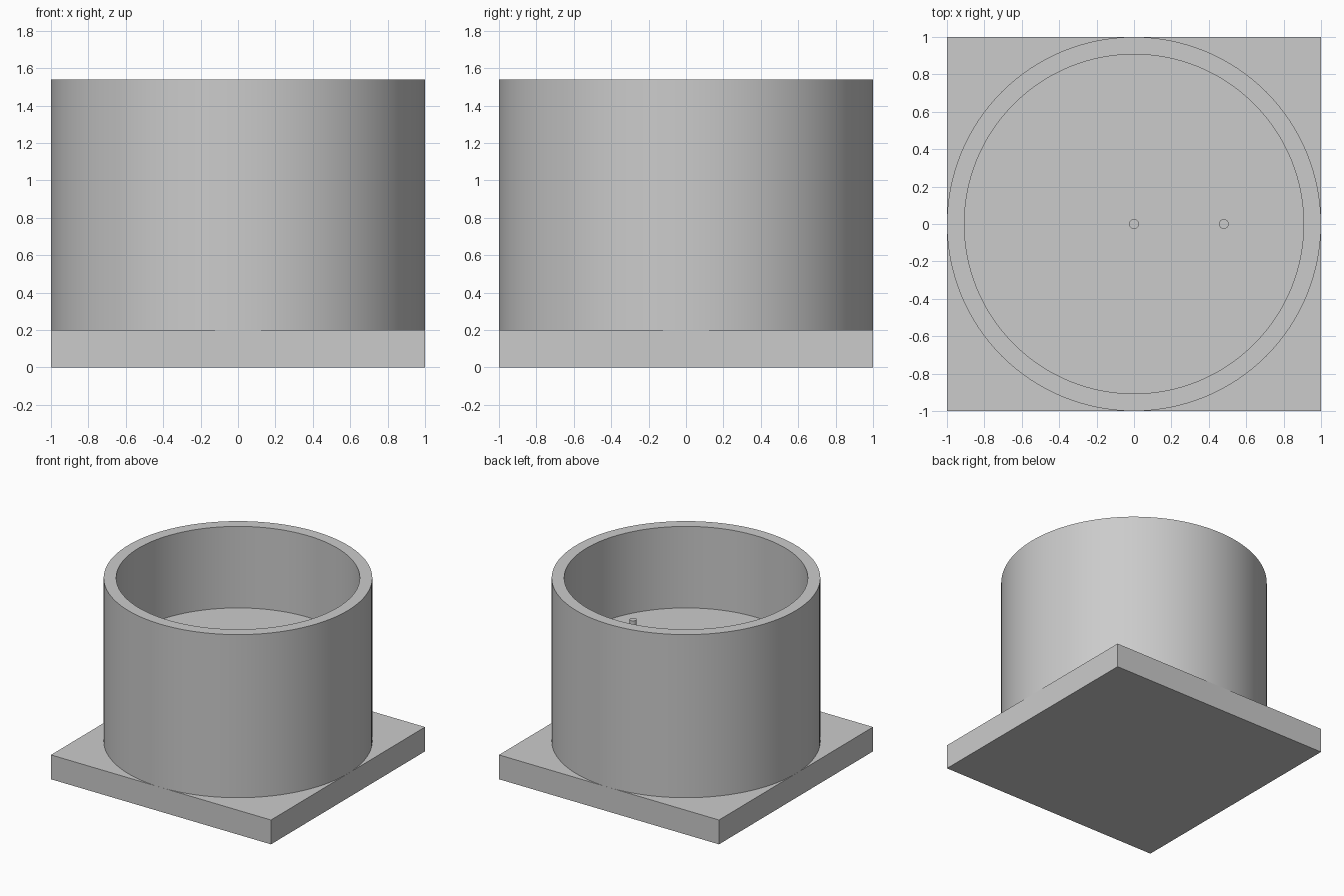
import bpy, bmesh
from math import radians, sin, cos, tau

cube = bpy.data.objects.get("Cube")
if cube:
    bpy.data.objects.remove(cube, do_unlink=True)

BASE_TOP, FLOOR, RIM = 0.2, 0.87, 1.54

grey = bpy.data.materials.new("plain grey")
grey.use_nodes = True
colour = (0.6, 0.6, 0.6, 1)
grey.diffuse_color = colour
grey.node_tree.nodes["Principled BSDF"].inputs["Base Color"].default_value = colour


def lathe(name, profile, x=0, sides=128):
    """Closed solid spun from (radius, z) points, capped at both ends."""
    bm = bmesh.new()
    rings = [[bm.verts.new((r * cos(tau * i / sides), r * sin(tau * i / sides), z))
              for i in range(sides)] for r, z in profile]
    for low, high in zip(rings, rings[1:]):
        for i in range(sides):
            j = (i + 1) % sides
            bm.faces.new((low[i], low[j], high[j], high[i]))
    bm.faces.new(rings[0][::-1])
    bm.faces.new(rings[-1])
    mesh = bpy.data.meshes.new(name)
    bm.to_mesh(mesh)
    bm.free()
    obj = bpy.data.objects.new(name, mesh)
    bpy.context.collection.objects.link(obj)
    obj.location.x = x
    mesh.materials.append(grey)
    # smooth round walls, sharp rims
    bpy.ops.object.select_all(action='DESELECT')
    obj.select_set(True)
    bpy.context.view_layer.objects.active = obj
    bpy.ops.object.shade_smooth_by_angle(angle=radians(30))
    return obj


# Square base plate
bpy.ops.mesh.primitive_cube_add(size=1, location=(0, 0, BASE_TOP / 2))
base = bpy.context.object
base.name = "base_plate"
base.scale = (2, 2, BASE_TOP)
base.data.materials.append(grey)

# Round cup with a raised inner floor
lathe("cup", [(1, BASE_TOP), (1, RIM), (0.907, RIM), (0.907, FLOOR)])

# Small pins standing on the floor
for name, x in (("centre_pin", 0), ("side_pin", 0.48)):
    lathe(name, [(0.026, FLOOR), (0.026, FLOOR + 0.2)], x, sides=32)
